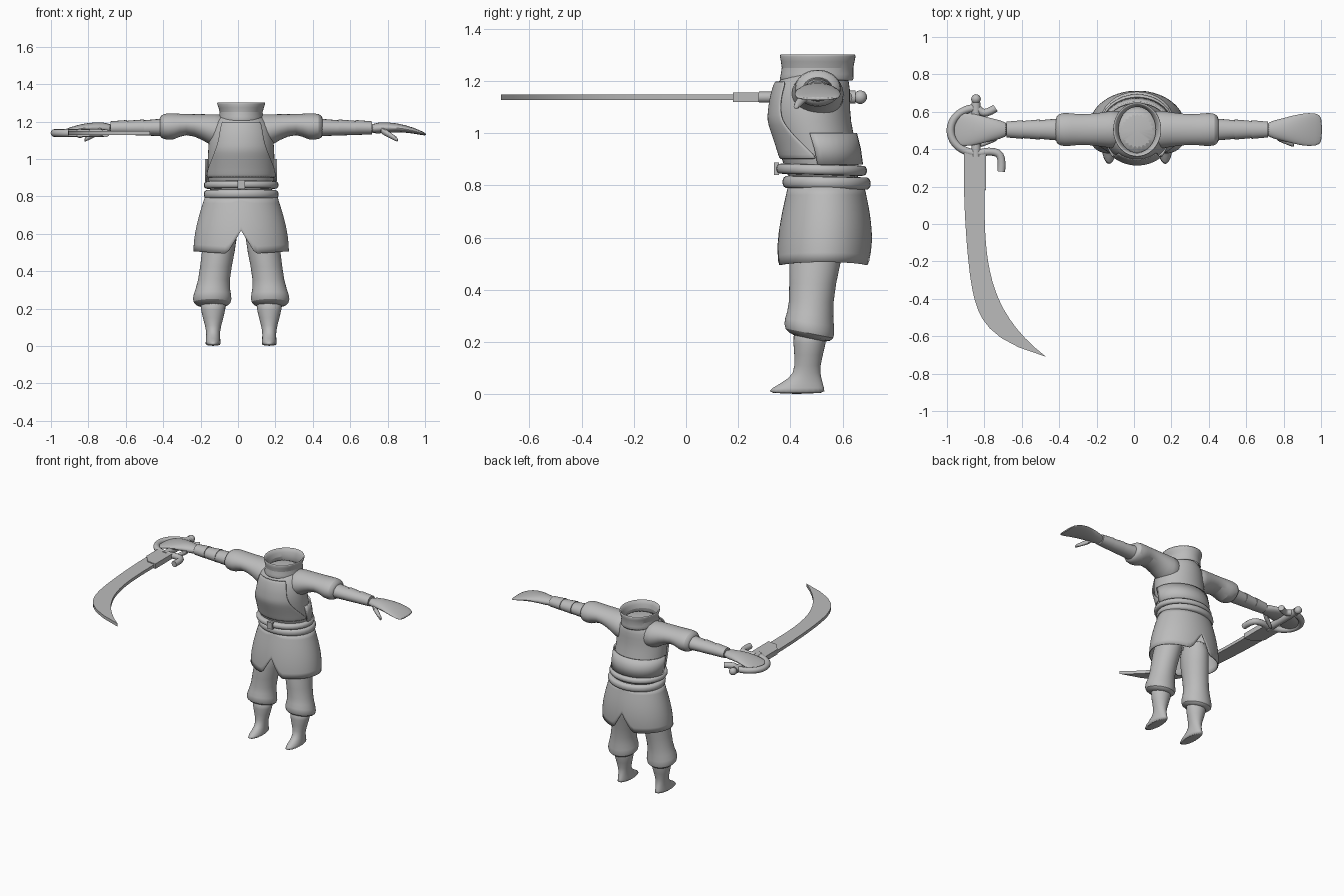
import bpy, bmesh, math
from mathutils import Vector

if "Cube" in bpy.data.objects:
    bpy.data.objects.remove(bpy.data.objects["Cube"], do_unlink=True)

colour = (.5, .5, .5, 1)
grey = bpy.data.materials.new("plain_grey")
grey.use_nodes = True
grey.diffuse_color = colour
grey.node_tree.nodes["Principled BSDF"].inputs["Base Color"].default_value = colour

MIDDLE = .017        # sideways centre of the body
ARM_DEPTH = .505     # depth of the arm axis
SWORD_HEIGHT = 1.138


def finish(name, bm, smooth=False, thickness=0):
    """Turn the bmesh into a shaded object with its modifiers."""
    bmesh.ops.recalc_face_normals(bm, faces=bm.faces)
    mesh = bpy.data.meshes.new(name)
    bm.to_mesh(mesh)
    bm.free()
    mesh.materials.append(grey)
    part = bpy.data.objects.new(name, mesh)
    bpy.context.collection.objects.link(part)
    if thickness:
        solid = part.modifiers.new("thickness", 'SOLIDIFY')
        solid.thickness = thickness
        solid.offset = 0
    if smooth:
        part.modifiers.new("smooth", 'SUBSURF').levels = 1
        part.modifiers["smooth"].render_levels = 1
    bpy.ops.object.select_all(action='DESELECT')
    part.select_set(True)
    bpy.context.view_layer.objects.active = part
    bpy.ops.object.shade_smooth_by_angle(angle=math.radians(40))
    return part


def surface(name, rows, closed=True, caps=False, smooth=True, thickness=0):
    """Bridge rows of points, each row holding the same number of points."""
    bm = bmesh.new()
    verts = [[bm.verts.new(point) for point in row] for row in rows]
    count = len(rows[0])
    for low, high in zip(verts, verts[1:]):
        for i in range(count if closed else count - 1):
            j = (i + 1) % count
            bm.faces.new((low[i], low[j], high[j], high[i]))
    if caps:
        bm.faces.new(verts[0])
        bm.faces.new(verts[-1])
    return finish(name, bm, smooth, thickness)


def circle(sides):
    return [math.tau * k / sides for k in range(sides)]


def oval(angle, z, width, front, back, x=MIDDLE, grow=0):
    """Point on a level oval; angle zero faces the front."""
    depth = (back - front) / 2
    return Vector((x + (width + grow) * math.sin(angle),
                   (front + back) / 2 - (depth + grow) * math.cos(angle), z))


def upright(name, table, x=MIDDLE, caps=True, thickness=0):
    """Table rows: height, half width, front depth, back depth."""
    rows = [[oval(a, *ring, x=x) for a in circle(24)] for ring in table]
    return surface(name, rows, caps=caps, thickness=thickness)


def sideways(name, side, table, smooth=True):
    """Table rows: distance from the middle, half depth, half height, height."""
    rows = [[Vector((MIDDLE + side * distance, ARM_DEPTH + depth * math.cos(a), z + height * math.sin(a)))
             for a in circle(20)] for distance, depth, height, z in table]
    return surface(name, rows, caps=True, smooth=smooth)


# Torso
TORSO = [(.76, .18, .4, .68), (.93, .18, .36, .66), (1.05, .18, .32, .63),
         (1.14, .17, .33, .63), (1.2, .15, .35, .63), (1.25, .09, .4, .6)]
upright("torso", TORSO)


def on_torso(angle, z, grow):
    """Point just outside the torso at the given height."""
    for low, high in zip(TORSO, TORSO[1:]):
        if z <= high[0]:
            t = (z - low[0]) / (high[0] - low[0])
            ring = [a + (b - a) * t for a, b in zip(low, high)]
            return oval(angle, *ring, grow=grow)


# Vest front narrows upward to leave the armholes clear
rows = []
for r in range(9):
    half = math.radians(88 - 46 * math.sin(math.pi / 2 * min(1, r / 6)))
    rows.append([on_torso(half * i / 8, .9 + .3 * r / 8, .005) for i in range(-8, 9)])
surface("vest_front", rows, closed=False, thickness=.01)

# Waist wrap around the back
rows = [[on_torso(math.pi + i / 6, z, .008) for i in range(-10, 11)] for z in (.88, .94, 1)]
surface("back_wrap", rows, closed=False, smooth=False, thickness=.01)

# Flared open collar
upright("collar", [(1.2, .12, .36, .64), (1.25, .1, .38, .63), (1.305, .13, .36, .65)],
        caps=False, thickness=.016)


def belt(name, height, width, front, back, half, tilt):
    """Band with a rounded profile, lower at the back."""
    rows = []
    for k in range(-4, 5):
        turn = math.pi / 2 * k / 4
        grow = .03 * (math.sqrt(math.cos(turn)) - 1)
        rows.append([oval(a, height + half * math.sin(turn) + tilt * math.cos(a),
                          width, front, back, grow=grow) for a in circle(32)])
    surface(name, rows, smooth=False)


belt("lower_belt", .81, .2, .37, .708, .024, .003)
belt("upper_belt", .86, .2, .345, .694, .02, .004)

# Buckle
bm = bmesh.new()
bmesh.ops.create_cube(bm, size=1)
bmesh.ops.scale(bm, vec=(.042, .02, .048), verts=bm.verts)
bmesh.ops.translate(bm, vec=(MIDDLE, .347, .864), verts=bm.verts)
finish("buckle", bm)

# Tunic skirt with a notch in the hem at front and back
TOP = .8
rows = []
for r in range(9):
    row = []
    for a in circle(72):
        across = abs(math.sin(a))
        hem = .488 + .018 * across + .13 * max(0, 1 - across / .3)
        z = TOP + (hem - TOP) * r / 8
        drop = math.pi / 2 * (TOP - z) / .3
        flare = math.sin(drop)
        row.append(oval(a, z, .19 + .062 * flare, .395 - .045 * flare, .68 + .03 * math.sin(drop * 1.4)))
    rows.append(row)
surface("tunic_skirt", rows, smooth=False, thickness=.006)

# Limbs, built once per side
for side, label in ((1, "left_"), (-1, "right_")):
    sideways(label + "sleeve", side,
             [(.06, .11, .1, 1.14), (.15, .1, .09, 1.15), (.2, .09, .07, 1.17), (.3, .08, .05, 1.19),
              (.36, .09, .075, 1.17), (.42, .09, .07, 1.175), (.44, .06, .05, 1.17)])

    # Wrapped forearm: three stepped, tapering bands
    for k in range(3):
        start = .43 + .09 * k
        thick = .058 - .004 * k
        sideways(label + "forearm_band", side,
                 [(start, thick, thick * .8, 1.168), (start + .09, thick - .008, thick * .7, 1.166)],
                 smooth=False)

    sideways(label + "hand", side,
             [(.68, .04, .03, 1.16), (.78, .06, .03, 1.17), (.88, .09, .02, 1.163),
              (.96, .09, .012, 1.14), (.99, .07, .006, 1.13)])

    # Thumb hangs forward and down
    root = Vector((MIDDLE + side * .74, .47, 1.16))
    tip = Vector((MIDDLE + side * .84, .42, 1.1))
    rows = []
    for t in (0, .4, .8, 1):
        size = .024 - .012 * t
        rows.append([root.lerp(tip, t) + Vector((0, size * math.cos(a), size * math.sin(a)))
                     for a in circle(10)])
    surface(label + "thumb", rows, caps=True)

    # Trouser leg, puffed above a cuff that dips at the back
    leg = upright(label + "trouser_leg",
                  [(.68, .09, .41, .64), (.5, .09, .39, .59), (.34, .08, .4, .56),
                   (.27, .105, .375, .57), (.23, .105, .375, .57), (.21, .07, .41, .54)])
    for v in leg.data.vertices:
        v.co.x += side * (.155 - .16 * max(0, v.co.z - .3))
        if v.co.z < .3:
            v.co.z -= .2 * (v.co.y - .47)

    # Boot with the toe pushed forward
    upright(label + "boot",
            [(.25, .07, .41, .54), (.2, .07, .41, .54), (.1, .04, .42, .51),
             (.06, .036, .4, .52), (.02, .04, .32, .53), (0, .043, .31, .54)],
            x=MIDDLE + side * .15)


# Curved sword held beneath the right hand
def plate(name, outline, thickness):
    bm = bmesh.new()
    face = bm.faces.new([bm.verts.new((x, y, SWORD_HEIGHT - thickness / 2)) for x, y in outline])
    sweep = bmesh.ops.extrude_face_region(bm, geom=[face])
    top = [v for v in sweep["geom"] if isinstance(v, bmesh.types.BMVert)]
    bmesh.ops.translate(bm, vec=(0, 0, thickness), verts=top)
    finish(name, bm)


def blade_depth(t):
    return .3 - 1.01 * t


steps = [k / 20 for k in range(21)]
outer = [(-.91 + .1 * t ** 2 + .34 * t ** 10, blade_depth(t)) for t in steps]
inner = [(-.8 + .33 * t ** 4, blade_depth(t)) for t in steps[:-1]]
plate("blade", outer + inner[::-1], .022)
plate("blade_collar", [(-.91, .38), (-.91, .25), (-.86, .19), (-.79, .18), (-.79, .38)], .036)


def tube(name, points, radius):
    """Round bar along a smooth level path."""
    curve = bpy.data.curves.new(name, 'CURVE')
    curve.dimensions = '3D'
    curve.bevel_depth = radius
    curve.resolution_u = 4
    curve.use_fill_caps = True
    spline = curve.splines.new('NURBS')
    spline.points.add(len(points) - 1)
    for target, (x, y) in zip(spline.points, points):
        target.co = (x, y, SWORD_HEIGHT, 1)
    spline.use_endpoint_u = True
    spline.order_u = 3
    curve.materials.append(grey)
    bpy.context.collection.objects.link(bpy.data.objects.new(name, curve))


# Guard sweeps round the knuckles between two flared ends
sweep = [math.radians(-60 - 30 * k) for k in range(8)]
bow = [(-.84 + .146 * math.cos(a), .5 + .125 * math.sin(a)) for a in sweep]
tube("hand_guard", [(-.71, .28), (-.7, .37)] + bow + [(-.8, .58), (-.74, .62)], .021)
tube("grip", [(-.845, .36), (-.845, .5), (-.845, .65)], .025)

# Pommel
bm = bmesh.new()
bmesh.ops.create_uvsphere(bm, u_segments=16, v_segments=10, radius=.026)
bmesh.ops.translate(bm, vec=(-.845, .668, SWORD_HEIGHT), verts=bm.verts)
finish("pommel", bm)
